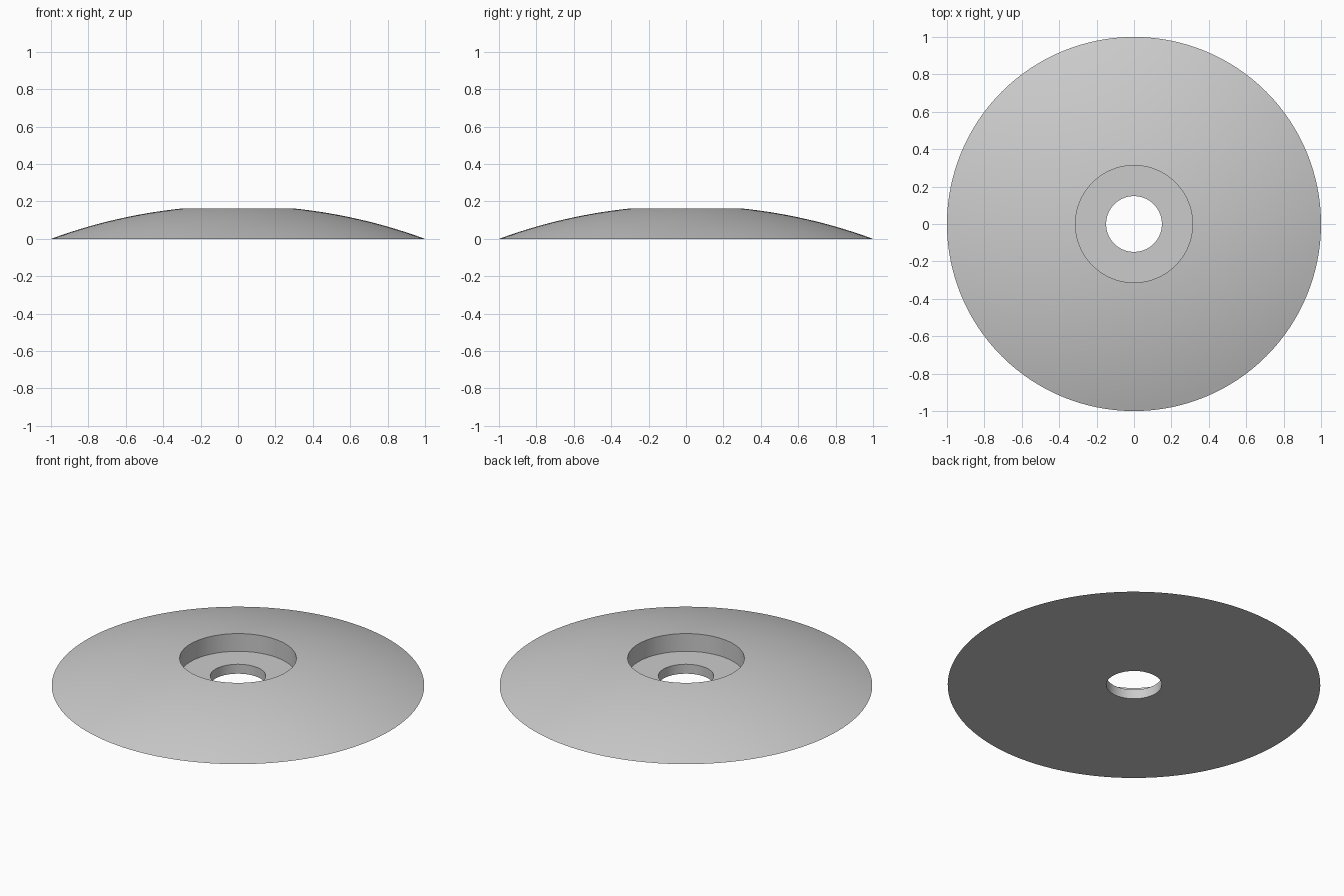
import bpy
import bmesh
import math

cube = bpy.data.objects.get("Cube")
if cube:
    bpy.data.objects.remove(cube, do_unlink=True)

SEGMENTS = 128
OUTER, BORE, HOLE = 1.0, 0.313, 0.149
FLOOR = 0.056
APEX = 0.178        # height the dome would reach without its bore
SPHERE = (OUTER ** 2 + APEX ** 2) / (2 * APEX)


def dome_height(r):
    return max(0.0, math.sqrt(SPHERE ** 2 - r ** 2) - SPHERE + APEX)


# Single light grey finish
grey = bpy.data.materials.new("light_grey")
grey.use_nodes = True
colour = (0.6, 0.6, 0.6, 1.0)
grey.diffuse_color = colour
grey.node_tree.nodes["Principled BSDF"].inputs["Base Color"].default_value = colour

# Section: hole wall, counterbore floor and wall, then the domed top
steps = 20
radii = [BORE + (OUTER - BORE) * i / steps for i in range(steps + 1)]
profile = [(HOLE, 0), (HOLE, FLOOR), (BORE, FLOOR)]
profile += [(r, dome_height(r)) for r in radii]

# Revolve the closed section around the vertical axis
bm = bmesh.new()
verts = [bm.verts.new((r, 0, z)) for r, z in profile]
edges = [bm.edges.new((a, b)) for a, b in zip(verts, verts[1:] + verts[:1])]
bmesh.ops.spin(bm, geom=verts + edges, cent=(0, 0, 0), axis=(0, 0, 1),
               angle=math.tau, steps=SEGMENTS, use_merge=True)
bmesh.ops.remove_doubles(bm, verts=bm.verts, dist=1e-5)
bmesh.ops.recalc_face_normals(bm, faces=bm.faces)
mesh = bpy.data.meshes.new("domed_washer")
bm.to_mesh(mesh)
bm.free()
mesh.materials.append(grey)

washer = bpy.data.objects.new("domed_washer", mesh)
bpy.context.collection.objects.link(washer)

# Smooth the dome and keep the rims crisp
bpy.ops.object.select_all(action='DESELECT')
washer.select_set(True)
bpy.context.view_layer.objects.active = washer
bpy.ops.object.shade_smooth_by_angle(angle=math.radians(15))
